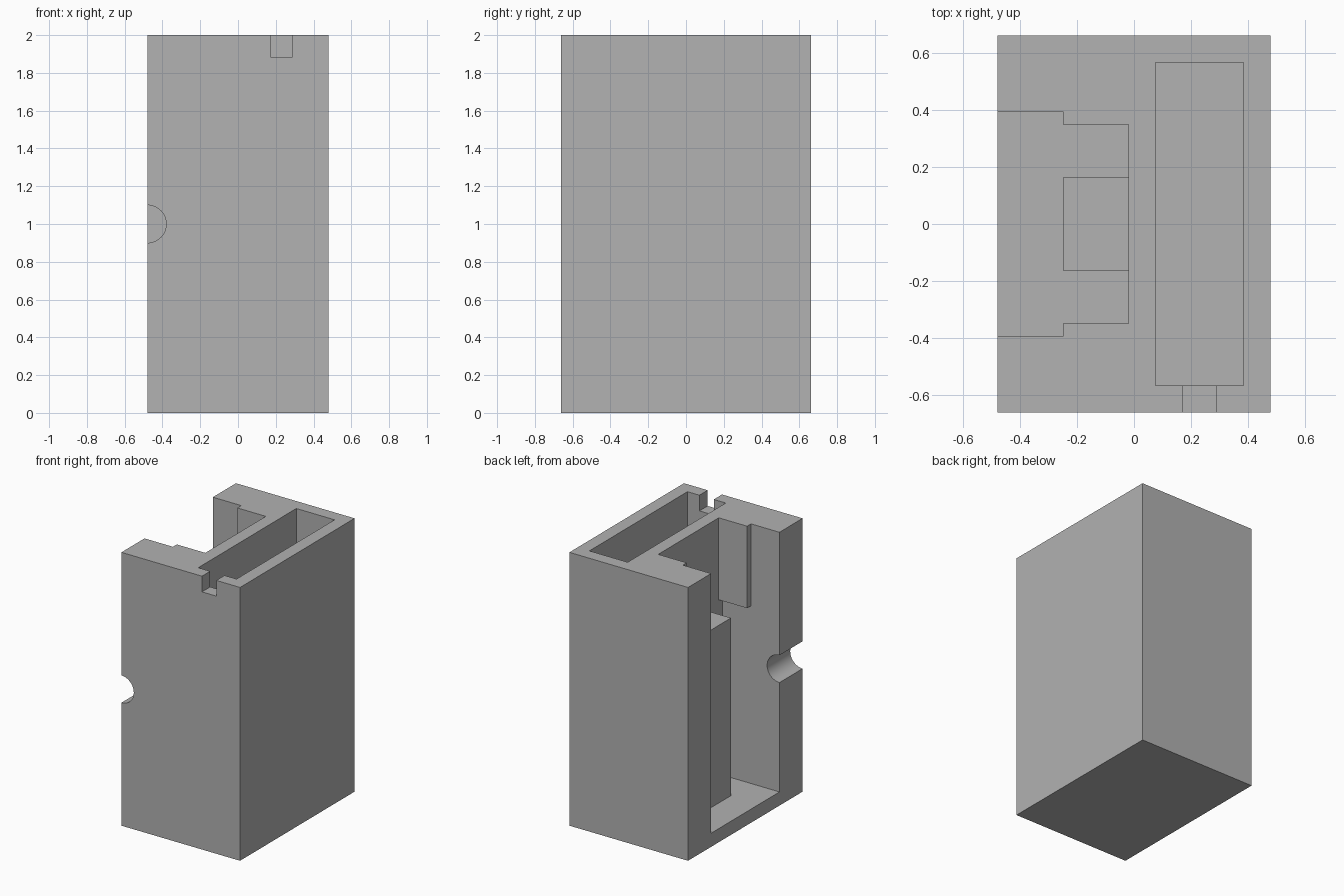
import bpy

default_cube = bpy.data.objects.get("Cube")
if default_cube:
    bpy.data.objects.remove(default_cube, do_unlink=True)

# One plain grey for the whole case
grey = bpy.data.materials.new("plain grey")
grey.use_nodes = True
colour = (0.445, 0.445, 0.445, 1)
grey.diffuse_color = colour
grey.node_tree.nodes["Principled BSDF"].inputs["Base Color"].default_value = colour


def box(name, low, high):
    """Box between two opposite corners."""
    bpy.ops.mesh.primitive_cube_add(size=1)
    obj = bpy.context.object
    obj.name = name
    for v in obj.data.vertices:
        v.co = [lo if c < 0 else hi for c, lo, hi in zip(v.co, low, high)]
    obj.data.materials.append(grey)
    return obj


def combine(target, tool, operation):
    """Cut a tool from the target, or join it on, then discard the tool."""
    tool.hide_render = True
    mod = target.modifiers.new(tool.name, 'BOOLEAN')
    mod.operation = operation
    mod.solver = 'EXACT'
    mod.object = tool
    bpy.context.view_layer.objects.active = target
    bpy.ops.object.modifier_apply(modifier=mod.name)
    bpy.data.objects.remove(tool, do_unlink=True)


W, D, H = 0.48, 0.662, 2.0      # half width, half depth, height
FLOOR, LEDGE = 0.1, 1.4         # cavity floor, block top and rail bottom
STEP, BACK = -0.25, -0.02       # outer and inner x of the cavity fittings
SIDE, RAIL = 0.395, 0.35        # half openings of the cavity and the rails
OVER = 0.2                      # how far cutters reach past the case

case = box("case", (-W, -D, 0), (W, D, H))

# Open side cavity and closed pocket
combine(case, box("cavity", (-W - OVER, -SIDE, FLOOR), (BACK, SIDE, H + OVER)), 'DIFFERENCE')
combine(case, box("pocket", (0.075, -0.567, FLOOR), (0.385, 0.567, H + OVER)), 'DIFFERENCE')

# Small cable notch in the front rim
combine(case, box("notch", (0.172, -D - OVER, 1.885), (0.288, -0.5, H + OVER)), 'DIFFERENCE')

# Half-round finger hole through the front wall
bpy.ops.mesh.primitive_cylinder_add(vertices=48, radius=0.1, depth=0.5,
                                    location=(-W, -D + 0.1, 1), rotation=(1.570796, 0, 0))
hole = bpy.context.object
hole.name = "finger_hole"
hole.data.materials.append(grey)
combine(case, hole, 'DIFFERENCE')

# Support block in the cavity, sunk into the floor and inner wall
combine(case, box("support_block", (STEP, -0.163, FLOOR / 2), (BACK + 0.03, 0.163, LEDGE)), 'UNION')

# Upper guide rails on both cavity walls
for sign, name in ((-1, "front_rail"), (1, "back_rail")):
    ys = sorted((sign * RAIL, sign * (SIDE + 0.05)))
    combine(case, box(name, (STEP, ys[0], LEDGE), (BACK + 0.03, ys[1], H)), 'UNION')

# Smooth only the round hole
bpy.ops.object.select_all(action='DESELECT')
case.select_set(True)
bpy.context.view_layer.objects.active = case
bpy.ops.object.shade_smooth_by_angle()
